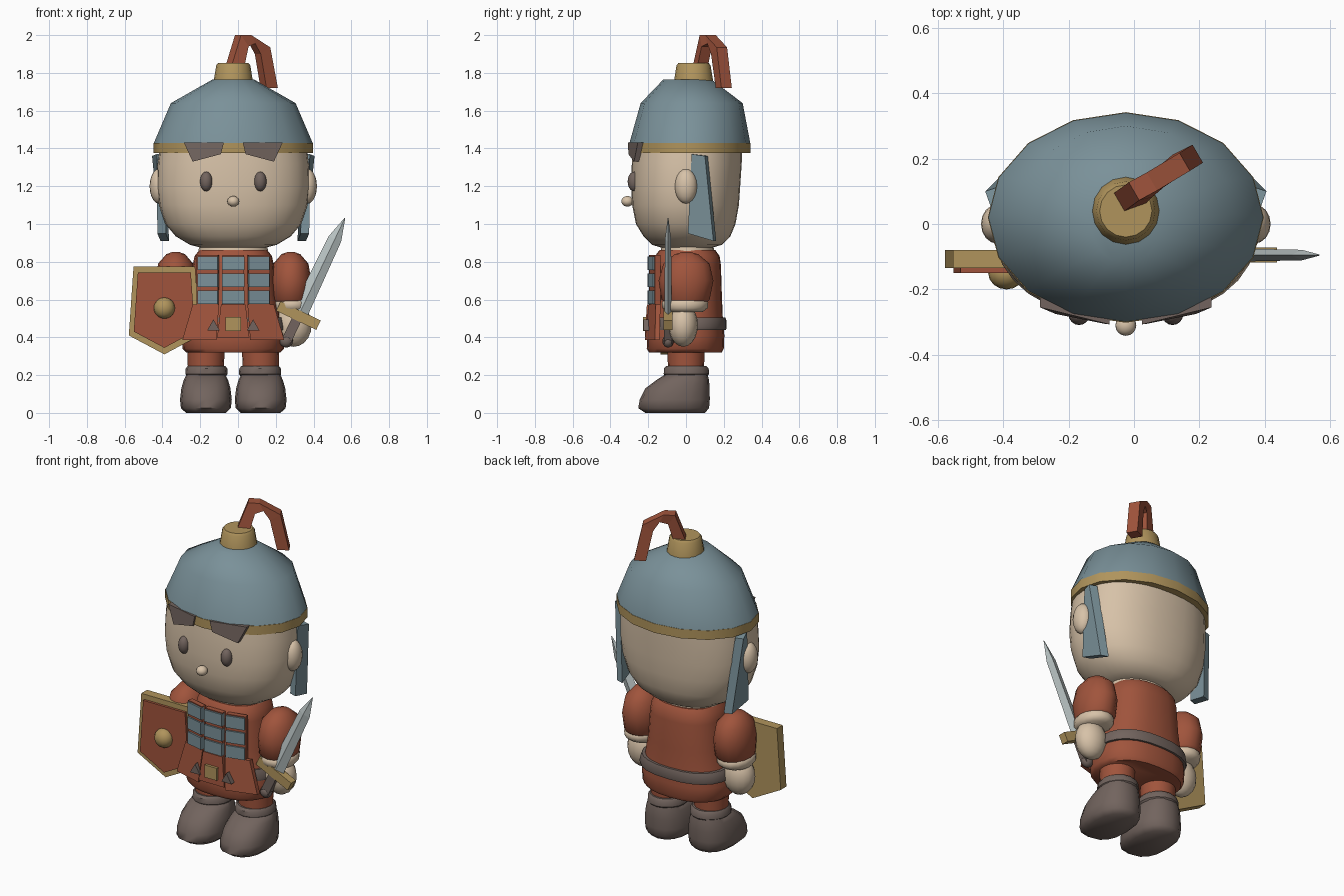
import bpy, bmesh, math
from mathutils import Vector, Matrix

CX = -0.025  # body centre line


def mat(name, r, g, b):
    m = bpy.data.materials.new(name)
    lin = [(c / 255 / 12.92) if c < 11 else ((c / 255 + 0.055) / 1.055) ** 2.4 for c in (r, g, b)]
    m.diffuse_color = (*lin, 1)
    return m


RED = mat("rust red", 160, 84, 60)
SLATE = mat("slate blue", 122, 145, 153)
SKIN = mat("skin", 215, 194, 168)
GOLD = mat("brass", 176, 148, 92)
BROWN = mat("dark brown", 114, 100, 94)
STEEL = mat("pale steel", 186, 196, 196)


def finish(name, bm, m, smooth=None):
    bmesh.ops.recalc_face_normals(bm, faces=bm.faces)
    me = bpy.data.meshes.new(name)
    bm.to_mesh(me)
    bm.free()
    ob = bpy.data.objects.new(name, me)
    bpy.context.collection.objects.link(ob)
    me.materials.append(m)
    if smooth:
        bpy.ops.object.select_all(action='DESELECT')
        ob.select_set(True)
        bpy.context.view_layer.objects.active = ob
        bpy.ops.object.shade_smooth_by_angle(angle=math.radians(smooth))
    return ob


def skin_rings(name, rings, m, smooth=None):
    """Bridge rings of points and cap both ends."""
    bm = bmesh.new()
    vs = [[bm.verts.new(p) for p in r] for r in rings]
    n = len(vs[0])
    for a, b in zip(vs, vs[1:]):
        for i in range(n):
            bm.faces.new((a[i], a[(i + 1) % n], b[(i + 1) % n], b[i]))
    bm.faces.new(vs[0])
    bm.faces.new(vs[-1])
    return finish(name, bm, m, smooth)


def loft(name, x, rows, m, n=16, p=2.0, smooth=40):
    """rows: (z, half width, front y, back y); p shapes the cross-section."""
    rings = []
    for z, w, y0, y1 in rows:
        ring = []
        for i in range(n):
            c, s = math.cos(2 * math.pi * i / n), math.sin(2 * math.pi * i / n)
            sx = math.copysign(abs(c) ** (2 / p), c)
            sy = math.copysign(abs(s) ** (2 / p), s)
            ring.append((x + w * sx, (y0 + y1) / 2 + (y1 - y0) / 2 * sy, z))
        rings.append(ring)
    return skin_rings(name, rings, m, smooth)


def ball(name, loc, r, m, seg=16):
    bm = bmesh.new()
    bmesh.ops.create_uvsphere(bm, u_segments=seg, v_segments=seg // 2 + 2, radius=1)
    bmesh.ops.scale(bm, vec=r, verts=bm.verts)
    bmesh.ops.translate(bm, vec=loc, verts=bm.verts)
    return finish(name, bm, m, 60)


def box(name, loc, size, m, rot=None):
    bm = bmesh.new()
    bmesh.ops.create_cube(bm, size=1)
    bmesh.ops.scale(bm, vec=size, verts=bm.verts)
    if rot:
        bmesh.ops.rotate(bm, matrix=rot, verts=bm.verts)
    bmesh.ops.translate(bm, vec=loc, verts=bm.verts)
    return finish(name, bm, m)


def plate(name, pts, shift, m):
    """Flat outline of 3D points thickened along a vector."""
    return skin_rings(name, [pts, [Vector(p) + Vector(shift) for p in pts]], m)


# head
loft("head", CX, [(0.875, 0.17, -0.13, 0.14), (0.89, 0.23, -0.18, 0.19), (0.935, 0.305, -0.225, 0.235),
                  (1.0, 0.36, -0.265, 0.262), (1.1, 0.393, -0.285, 0.28), (1.2, 0.405, -0.29, 0.287),
                  (1.32, 0.40, -0.287, 0.295), (1.40, 0.39, -0.28, 0.297)], SKIN, 32, 2.25, 60)
ball("nose", (CX, -0.31, 1.12), (0.032, 0.032, 0.028), SKIN)

# helmet
loft("helmet_rim", CX, [(1.375, 0.422, -0.302, 0.342), (1.43, 0.422, -0.302, 0.342)], GOLD, 16, 2, 50)
loft("helmet_dome", CX, [(1.43, 0.42, -0.299, 0.34), (1.64, 0.33, -0.24, 0.30),
                         (1.765, 0.11, -0.12, 0.135)], SLATE, 16, 2, 60)
loft("helmet_knob", CX, [(1.755, 0.104, -0.064, 0.144), (1.84, 0.09, -0.05, 0.13),
                         (1.853, 0.08, -0.04, 0.12)], GOLD, 16, 2, 40)

# bent crest
d, w = Vector((0.86, 0.5, 0)), Vector((-0.5, 0.86, 0))
crest = []
for inner, outer in ((((0.015, 0.085, 1.82)), (-0.055, 0.06, 1.82)), ((0.04, 0.11, 1.94), (0.0, 0.10, 2.0)),
                     ((0.075, 0.14, 1.955), (0.055, 0.13, 2.0)), ((0.105, 0.16, 1.90), (0.155, 0.19, 1.935)),
                     ((0.135, 0.185, 1.72), (0.195, 0.215, 1.72))):
    a, b = Vector(inner), Vector(outer)
    crest.append([a - w * 0.032, a + w * 0.032, b + w * 0.032, b - w * 0.032])
skin_rings("crest", crest, RED)

# tunic and neck
loft("neck", CX, [(0.82, 0.19, -0.14, 0.155), (0.885, 0.18, -0.13, 0.145)], SKIN, 24)
loft("tunic", CX, [(0.32, 0.25, -0.195, 0.19), (0.34, 0.268, -0.208, 0.2), (0.41, 0.272, -0.205, 0.203),
                   (0.50, 0.25, -0.19, 0.195), (0.62, 0.228, -0.18, 0.19), (0.78, 0.215, -0.175, 0.185),
                   (0.83, 0.205, -0.165, 0.178), (0.862, 0.18, -0.14, 0.155)], RED, 24, 2.4, 50)
loft("belt", CX, [(0.44, 0.277, -0.195, 0.212), (0.455, 0.281, -0.196, 0.215), (0.49, 0.272, -0.192, 0.214),
                  (0.505, 0.265, -0.19, 0.209)], BROWN, 24, 2.4, 50)

# scale armour on the chest
for col in (-1, 0, 1):
    rot = Matrix.Rotation(col * math.radians(14), 3, 'Z')
    x, y = CX + col * 0.134, -0.192 + 0.016 * abs(col)
    box("armour_backing", (x, y + 0.012, 0.70), (0.115, 0.03, 0.27), RED, rot)
    for row in range(3):
        box("armour_scale", (x, y, 0.793 - row * 0.09), (0.118 if col == 0 else 0.11, 0.026, 0.072), SLATE, rot)

# skirt flaps, buckle and studs
for s in (-1, 1):
    plate("side_flap", [(CX + s * 0.075, -0.197, 0.575), (CX + s * 0.215, -0.16, 0.575),
                        (CX + s * 0.27, -0.165, 0.385), (CX + s * 0.09, -0.217, 0.385)], (0, 0.025, 0), RED)
    plate("stud", [(CX + s * 0.105 + dx, -0.226, z) for dx, z in ((-0.033, 0.437), (0.033, 0.437), (0, 0.495))],
          (0, 0.035, 0), BROWN)
plate("centre_flap", [(CX + dx, y, z) for dx, y, z in ((-0.065, -0.207, 0.575), (0.065, -0.207, 0.575),
      (0.085, -0.218, 0.40), (-0.085, -0.218, 0.40))], (0, 0.03, 0), RED)
box("buckle", (CX, -0.217, 0.47), (0.082, 0.02, 0.075), GOLD)

# mirrored parts
for s in (-1, 1):
    ball("eye", (CX + s * 0.143, -0.275, 1.225), (0.033, 0.034, 0.052), BROWN)
    ball("ear", (CX + s * 0.393, 0, 1.20), (0.05, 0.06, 0.092), SKIN)
    plate("brow", [(CX + s * 0.262, -0.255, 1.432), (CX + s * 0.05, -0.307, 1.432),
                   (CX + s * 0.065, -0.305, 1.37), (CX + s * 0.215, -0.275, 1.33)], (0, 0.03, 0), BROWN)
    plate("cheek_guard", [(CX + s * 0.405, 0.03, 1.37), (CX + s * 0.43, 0.10, 1.36),
                          (CX + s * 0.385, 0.145, 0.91), (CX + s * 0.402, 0.01, 0.95)],
          (-s * 0.045, 0.015, 0), SLATE)
    # arms
    ax = CX + s * 0.305
    loft("sleeve", ax, [(0.575, 0.085, -0.10, 0.10), (0.60, 0.103, -0.13, 0.125), (0.70, 0.108, -0.145, 0.145),
                        (0.79, 0.093, -0.12, 0.125), (0.84, 0.05, -0.06, 0.065), (0.853, 0.015, -0.015, 0.02)],
         RED, 16, 2, 60)
    loft("sleeve_cuff", ax + s * 0.005, [(0.535, 0.085, -0.10, 0.09), (0.555, 0.10, -0.125, 0.115),
                                         (0.585, 0.102, -0.128, 0.118), (0.602, 0.09, -0.11, 0.10)], SKIN, 16, 2, 60)
    ball("hand", (ax + s * 0.015, -0.015, 0.465), (0.095, 0.078, 0.115), SKIN)
    # legs and boots
    lx = CX + s * 0.145
    loft("trouser_leg", lx, [(0.22, 0.095, -0.095, 0.095), (0.37, 0.10, -0.10, 0.10)], RED, 16)
    loft("boot_cuff", lx - s * 0.003, [(0.19, 0.10, -0.105, 0.11), (0.205, 0.112, -0.118, 0.122),
                                       (0.235, 0.11, -0.117, 0.12), (0.248, 0.10, -0.105, 0.108)], BROWN, 16)
    loft("boot", lx, [(0.0, 0.105, -0.215, 0.10), (0.025, 0.132, -0.253, 0.122), (0.07, 0.137, -0.245, 0.126),
                      (0.13, 0.13, -0.215, 0.125), (0.175, 0.117, -0.155, 0.122), (0.21, 0.10, -0.10, 0.112)],
         BROWN, 16, 2.3, 60)

# shield
SX = -0.39


def shield_outline(k, y):
    pts = ((-0.163, 0.775), (0.163, 0.775), (0.188, 0.41), (0, 0.31), (-0.188, 0.41))
    return [(SX + x * k, y, 0.555 + (z - 0.555) * k) for x, z in pts]


plate("shield_rim", shield_outline(1, -0.135), (0, 0.055, 0), GOLD)
plate("shield_face", shield_outline(0.86, -0.15), (0, 0.03, 0), RED)
ball("shield_boss", (SX, -0.15, 0.555), (0.056, 0.05, 0.056), GOLD)

# sword, built along an axis leaning outward
u, v, base = Vector((0.43, 0, 0.903)), Vector((0.903, 0, -0.43)), Vector((0.32, -0.095, 0.515))


def blade_ring(h, wd, t):
    c = base + u * h
    return [c - v * wd, c + Vector((0, -t, 0)), c + v * wd, c + Vector((0, t, 0))]


skin_rings("blade", [blade_ring(0.0, 0.045, 0.02), blade_ring(0.45, 0.036, 0.016),
                     blade_ring(0.572, 0.002, 0.002)], STEEL)
tilt = Matrix.Rotation(math.atan2(0.43, 0.903), 3, 'Y')
box("sword_guard", base, (0.235, 0.046, 0.055), GOLD, tilt)
box("sword_grip", base - u * 0.085, (0.052, 0.044, 0.14), BROWN, tilt)
ball("sword_pommel", base - u * 0.15, (0.036, 0.03, 0.034), BROWN, 12)
